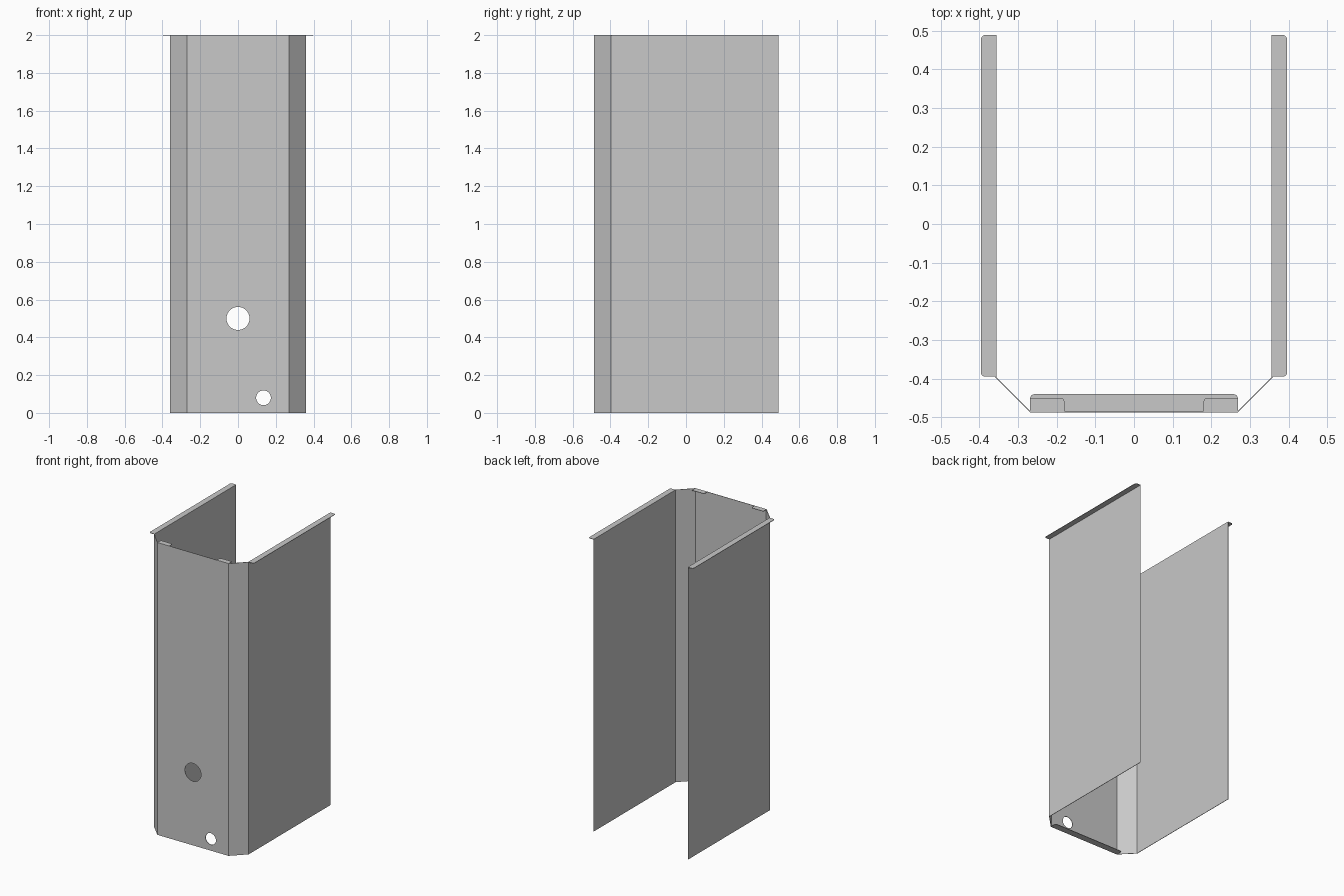
import bpy
import bmesh
import math
from mathutils import Matrix, Vector

if "Cube" in bpy.data.objects:
    bpy.data.objects.remove(bpy.data.objects["Cube"], do_unlink=True)

HEIGHT = 2.0
T = 0.003          # sheet thickness
SIDE_X = 0.359     # outer face of the side walls
FRONT_X = 0.269    # half width of the front panel
BACK_Y = 0.489
FRONT_Y = -0.487
BEND_Y = -0.397    # where the angled corner meets the side wall
FLANGE_X = 0.396

steel = bpy.data.materials.new("grey sheet metal")
steel.use_nodes = True
colour = (0.58, 0.58, 0.58, 1)
steel.diffuse_color = colour
steel.node_tree.nodes["Principled BSDF"].inputs["Base Color"].default_value = colour


def prism(name, outline, z0, z1):
    """Extrude a flat outline between two heights."""
    bm = bmesh.new()
    base = bm.faces.new([bm.verts.new((x, y, z0)) for x, y in outline])
    top = bmesh.ops.extrude_face_region(bm, geom=[base])["geom"]
    verts = [v for v in top if isinstance(v, bmesh.types.BMVert)]
    bmesh.ops.translate(bm, verts=verts, vec=(0, 0, z1 - z0))
    bmesh.ops.recalc_face_normals(bm, faces=bm.faces)
    mesh = bpy.data.meshes.new(name)
    bm.to_mesh(mesh)
    bm.free()
    mesh.materials.append(steel)
    obj = bpy.data.objects.new(name, mesh)
    bpy.context.collection.objects.link(obj)
    return obj


def rounded(corners, radii, steps=5):
    """Outline whose corners are rounded by the matching radius."""
    points = []
    for i, (corner, r) in enumerate(zip(corners, radii)):
        c = Vector(corner)
        if r == 0:
            points.append(c)
            continue
        a = c + (Vector(corners[i - 1]) - c).normalized() * r
        b = c + (Vector(corners[(i + 1) % len(corners)]) - c).normalized() * r
        centre = a + b - c
        for k in range(steps + 1):
            t = k / steps * math.pi / 2
            points.append(centre + (a - centre) * math.cos(t) + (b - centre) * math.sin(t))
    return points


def box(x0, x1, y0, y1):
    return [(x0, y0), (x1, y0), (x1, y1), (x0, y1)]


def drill(target, x, z, radius):
    """Cut a round hole through the front panel."""
    bm = bmesh.new()
    bmesh.ops.create_cone(bm, cap_ends=True, segments=48, radius1=radius,
                          radius2=radius, depth=0.1,
                          matrix=Matrix.Translation((x, FRONT_Y, z))
                          @ Matrix.Rotation(math.pi / 2, 4, "X"))
    mesh = bpy.data.meshes.new("hole_cutter")
    bm.to_mesh(mesh)
    bm.free()
    mesh.materials.append(steel)
    cutter = bpy.data.objects.new("hole_cutter", mesh)
    cutter.hide_render = True
    bpy.context.collection.objects.link(cutter)
    mod = target.modifiers.new("hole", "BOOLEAN")
    mod.operation = "DIFFERENCE"
    mod.solver = "EXACT"
    mod.object = cutter
    bpy.context.view_layer.objects.active = target
    bpy.ops.object.modifier_apply(modifier=mod.name)
    bpy.data.objects.remove(cutter, do_unlink=True)


# Folded sheet: two side walls, two angled corners and the front panel
outer = [(SIDE_X, BACK_Y), (SIDE_X, BEND_Y), (FRONT_X, FRONT_Y)]
m = T * math.tan(math.pi / 8)
inner = [(FRONT_X - m, FRONT_Y + T), (SIDE_X - T, BEND_Y + m), (SIDE_X - T, BACK_Y)]


def mirrored(points):
    return [(-x, y) for x, y in reversed(points)]


shell = prism("folded_shell", outer + mirrored(outer) + mirrored(inner) + inner, 0, HEIGHT)

# Holes in the front panel
drill(shell, 0, 0.5, 0.061)
drill(shell, 0.135, 0.08, 0.039)

# Top flanges and tabs, one per side
for side, s in (("left", 1), ("right", -1)):
    flange = rounded(box(s * (SIDE_X - T), s * FLANGE_X, BEND_Y + 0.002, BACK_Y),
                     (0, 0.012, 0.012, 0))
    prism(side + "_top_flange", flange, HEIGHT - T, HEIGHT)
    tab = rounded(box(s * 0.18, s * FRONT_X, FRONT_Y, -0.45), (0, 0, 0, 0.01))
    prism(side + "_top_tab", tab, HEIGHT - T, HEIGHT)

# Bottom flange folded inward from the front panel
prism("bottom_flange",
      rounded(box(-FRONT_X, FRONT_X, FRONT_Y, -0.44), (0, 0, 0.012, 0.012)), 0, T)
